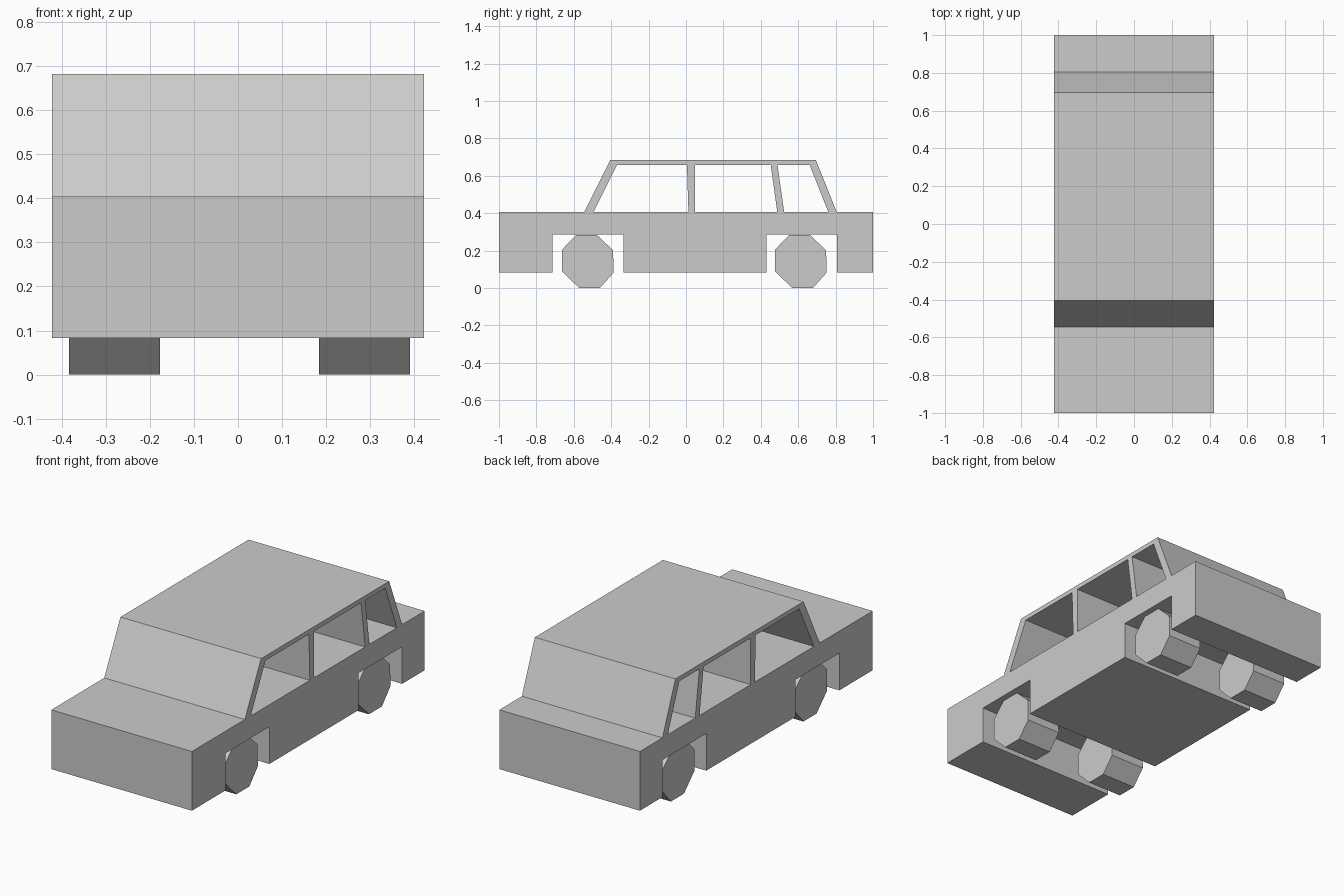
import bpy
from mathutils import Matrix

if "Cube" in bpy.data.objects:
    bpy.data.objects.remove(bpy.data.objects["Cube"])

# Profiles are drawn in (y, z) and extruded along x
SIDE_ON = Matrix(((0, 0, 1, 0), (1, 0, 0, 0), (0, 1, 0, 0), (0, 0, 0, 1)))


def extrude_profile(name, loops, x, width):
    """Closed side-on outlines (first outer, rest holes) extruded about x."""
    curve = bpy.data.curves.new(name + "_outline", 'CURVE')
    curve.dimensions = '2D'
    curve.fill_mode = 'BOTH'
    curve.extrude = width / 2
    for loop in loops:
        spline = curve.splines.new('POLY')
        spline.points.add(len(loop) - 1)
        for point, (y, z) in zip(spline.points, loop):
            point.co = (y, z, 0, 1)
        spline.use_cyclic_u = True
    temp = bpy.data.objects.new(name + "_temp", curve)
    bpy.context.collection.objects.link(temp)
    deps = bpy.context.evaluated_depsgraph_get()
    mesh = bpy.data.meshes.new_from_object(temp.evaluated_get(deps))
    bpy.data.objects.remove(temp)
    bpy.data.curves.remove(curve)
    mesh.transform(Matrix.Translation((x, 0, 0)) @ SIDE_ON)
    mesh.shade_flat()
    mesh.name = name
    obj = bpy.data.objects.new(name, mesh)
    bpy.context.collection.objects.link(obj)
    return obj


BASE, ARCH, BELT, HEAD, ROOF = 0.083, 0.285, 0.405, 0.658, 0.683

# Car body: hood, cabin, trunk and square wheel arches in one outline
outline = [
    (-1, BASE), (-0.713, BASE), (-0.713, ARCH), (-0.335, ARCH), (-0.335, BASE),
    (0.43, BASE), (0.43, ARCH), (0.806, ARCH), (0.806, BASE), (1, BASE),
    (1, BELT), (0.806, BELT), (0.695, ROOF), (-0.406, ROOF), (-0.545, BELT),
    (-1, BELT),
]
# Window openings: (bottom front, bottom rear, top rear, top front)
windows = [
    [(b0, BELT), (b1, BELT), (t1, HEAD), (t0, HEAD)]
    for b0, b1, t1, t0 in [
        (-0.495, 0.013, 0.005, -0.368),
        (0.048, 0.488, 0.453, 0.048),
        (0.525, 0.761, 0.661, 0.489),
    ]
]
extrude_profile("car_body", [outline] + windows, 0, 0.846)

# Four eight-sided wheels
tread = [
    (-0.588, 0.283), (-0.476, 0.283), (-0.39, 0.202), (-0.387, 0.082),
    (-0.46, 0), (-0.572, 0), (-0.663, 0.09), (-0.663, 0.205),
]
for end, dy in (("front", 0), ("rear", 1.139)):
    for side, x in (("left", -0.281), ("right", 0.287)):
        extrude_profile(f"{end}_{side}_wheel",
                        [[(y + dy, z) for y, z in tread]], x, 0.207)
